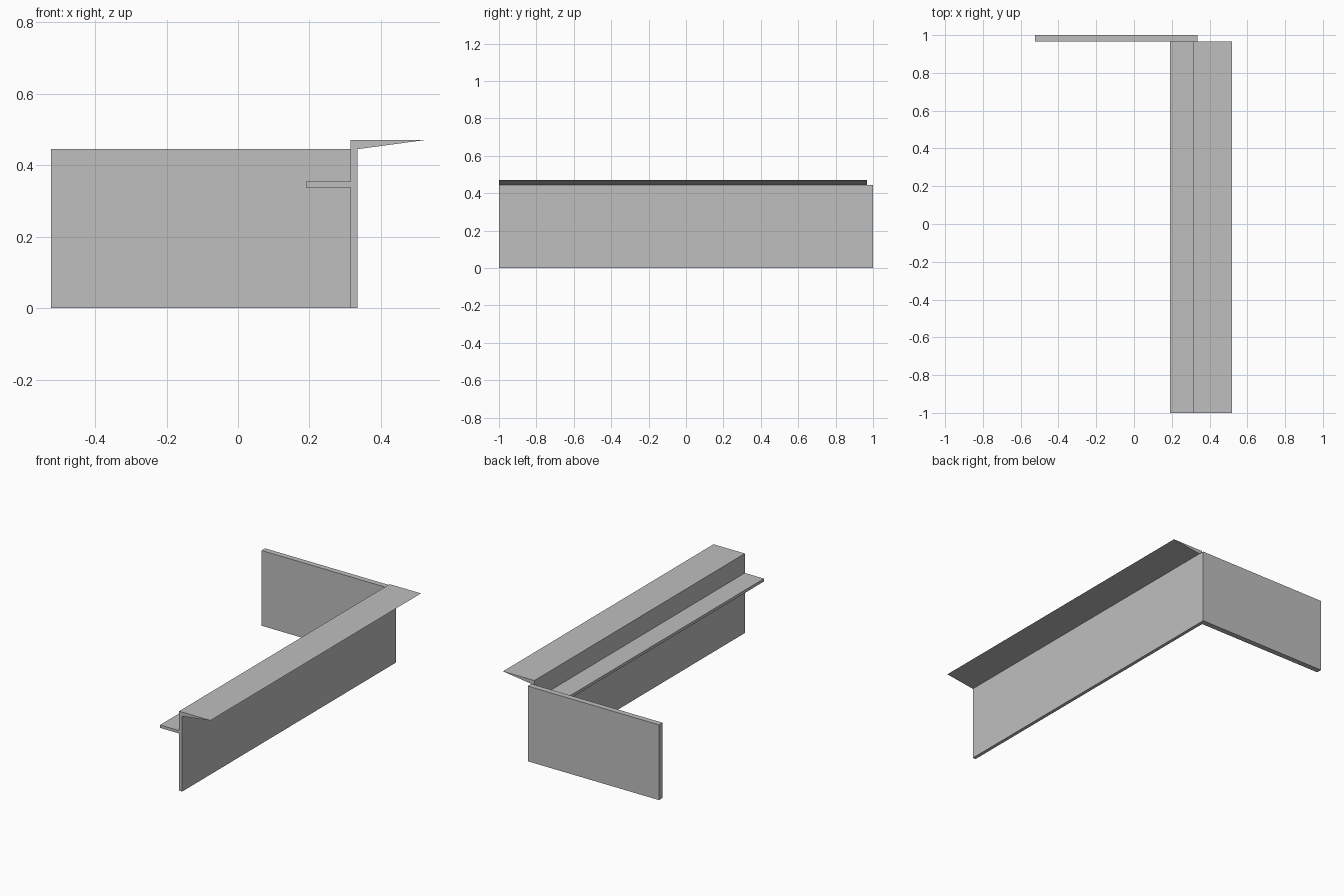
import bpy
import bmesh

cube = bpy.data.objects.get("Cube")
if cube:
    bpy.data.objects.remove(cube, do_unlink=True)

# Single plain grey finish
grey = bpy.data.materials.new("plain grey")
grey.use_nodes = True
colour = (0.52, 0.52, 0.52, 1)
grey.diffuse_color = colour
grey.node_tree.nodes["Principled BSDF"].inputs["Base Color"].default_value = colour


def extrude_profile(name, profile, y_front, y_back):
    """Sweep a closed XZ outline along y."""
    bm = bmesh.new()
    face = bm.faces.new([bm.verts.new((x, y_front, z)) for x, z in profile])
    swept = bmesh.ops.extrude_face_region(bm, geom=[face])
    moved = [v for v in swept["geom"] if isinstance(v, bmesh.types.BMVert)]
    bmesh.ops.translate(bm, verts=moved, vec=(0, y_back - y_front, 0))
    bmesh.ops.recalc_face_normals(bm, faces=bm.faces)
    mesh = bpy.data.meshes.new(name)
    bm.to_mesh(mesh)
    bm.free()
    mesh.materials.append(grey)
    obj = bpy.data.objects.new(name, mesh)
    bpy.context.collection.objects.link(obj)
    return obj


OUTER, INNER = 0.335, 0.315   # faces of the long wall
LEFT, TIP, SHELF = -0.523, 0.52, 0.19
WALL_TOP, LIP_TOP = 0.445, 0.47
JOIN = 0.967                  # where the long wall meets the end wall

# Long wall with an inner shelf and a tapered overhanging lip
extrude_profile("long_wall", [
    (OUTER, 0), (OUTER, WALL_TOP), (TIP, LIP_TOP), (INNER, LIP_TOP),
    (INNER, 0.355), (SHELF, 0.355), (SHELF, 0.338), (INNER, 0.338), (INNER, 0),
], -1, JOIN)

# Plain end wall across the back
extrude_profile("end_wall", [
    (LEFT, 0), (OUTER, 0), (OUTER, WALL_TOP), (LEFT, WALL_TOP),
], JOIN, 1)
